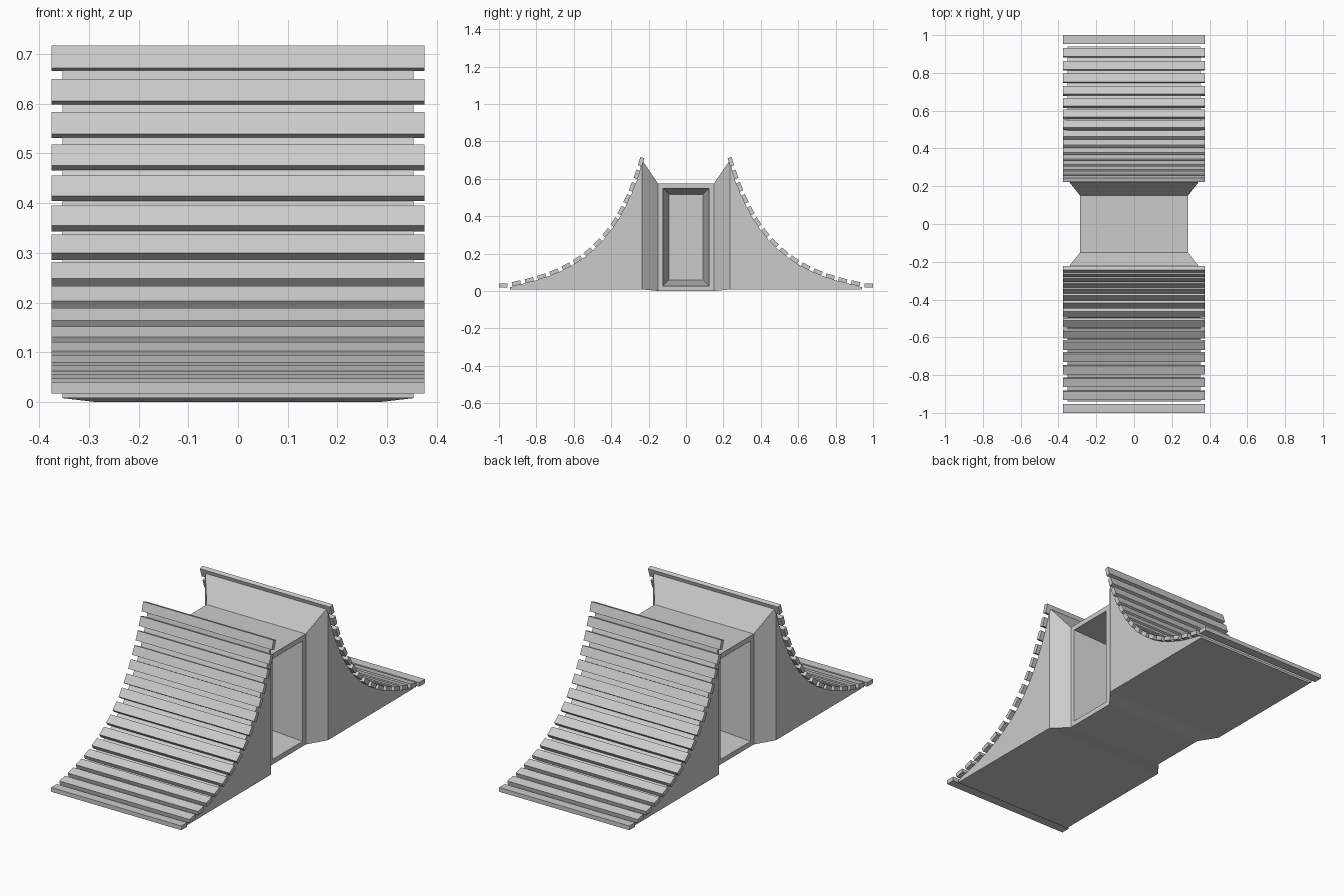
import bpy, bmesh, math
from mathutils import Vector

if "Cube" in bpy.data.objects:
    bpy.data.objects.remove(bpy.data.objects["Cube"])

SLATS = 16
SLAT_SIZE = (0.75, 0.047, 0.022)
BODY_X = 0.353


def finish(name, bm, mirror=False):
    bmesh.ops.recalc_face_normals(bm, faces=bm.faces)
    me = bpy.data.meshes.new(name)
    bm.to_mesh(me)
    bm.free()
    ob = bpy.data.objects.new(name, me)
    bpy.context.collection.objects.link(ob)
    if mirror:
        mod = ob.modifiers.new("Mirror", 'MIRROR')
        mod.use_axis = (False, True, False)
        mod.use_clip = False
        mod.use_mirror_merge = False
    return ob


# Ramp curve through the slat centres, as (y, z)
P = [Vector(p) for p in ((0.977, 0.0285), (0.565, 0.095), (0.37, 0.27), (0.24, 0.691))]


def bez(t):
    u = 1 - t
    return P[0]*u**3 + P[1]*3*t*u*u + P[2]*3*t*t*u + P[3]*t**3


def even_points(n):
    fine = [bez(i / 600) for i in range(601)]
    length = [0.0]
    for a, b in zip(fine, fine[1:]):
        length.append(length[-1] + (b - a).length)
    out = []
    for k in range(n):
        target = length[-1] * k / (n - 1)
        i = min(range(601), key=lambda j: abs(length[j] - target))
        tan = (bez(min(1, i/600 + .002)) - bez(max(0, i/600 - .002))).normalized()
        out.append((fine[i], tan))
    return out


stations = even_points(SLATS)

# Slats laid across the ramps; the lowest one lies flat
for k, (p, tan) in enumerate(stations):
    angle = 0 if k == 0 else math.atan2(tan.y, -tan.x)
    bm = bmesh.new()
    vs = bmesh.ops.create_cube(bm, size=1)["verts"]
    bmesh.ops.scale(bm, vec=SLAT_SIZE, verts=vs)
    for v in vs:
        y, z = v.co.y, v.co.z
        c, s = math.cos(angle), math.sin(angle)
        v.co.y = p.x + y*c + z*s
        v.co.z = p.y - y*s + z*c
    finish(f"slat_{k + 1:02d}", bm, mirror=True)

# Curved ramp bodies under the slats, open towards the middle
half = SLAT_SIZE[2] / 2
profile = [Vector((0.235, 0.008)), Vector((0.94, 0.008)), Vector((0.94, 0.020))]
for p, tan in stations[1:-1]:
    under = p + Vector((tan.y, -tan.x)) * -half
    if under.x < 0.935:
        profile.append(under)
profile.append(Vector((0.235, 0.70)))
bm = bmesh.new()
left, right = [[bm.verts.new((x, q.x, q.y)) for q in profile] for x in (-BODY_X, BODY_X)]
bm.faces.new(left)
bm.faces.new(right)
for i in range(len(profile) - 1):
    bm.faces.new((left[i], left[i+1], right[i+1], right[i]))
finish("ramp_body", bm, mirror=True)

# Middle block with flared ends that meet the ramps
bm = bmesh.new()
vs = bmesh.ops.create_cube(bm, size=1)["verts"]
for v in vs:
    v.co = (v.co.x * 0.57, v.co.y * 0.30, (v.co.z + 0.5) * 0.575)
bm.normal_update()
ends = [f for f in bm.faces if abs(f.normal.y) > 0.9]
sides = [f for f in bm.faces if abs(f.normal.x) > 0.9]
flared = bmesh.ops.extrude_discrete_faces(bm, faces=ends)["faces"]
for f in flared:
    for v in f.verts:
        v.co = (math.copysign(BODY_X, v.co.x), math.copysign(0.235, v.co.y),
                0.70 if v.co.z > 0.3 else 0.008)
bmesh.ops.delete(bm, geom=flared, context='FACES_ONLY')

# Recessed side windows with tapered reveals
bm.normal_update()
bmesh.ops.inset_individual(bm, faces=sides, thickness=0.037)
bmesh.ops.inset_individual(bm, faces=sides, thickness=0.046, depth=-0.2)
finish("middle_block", bm)
